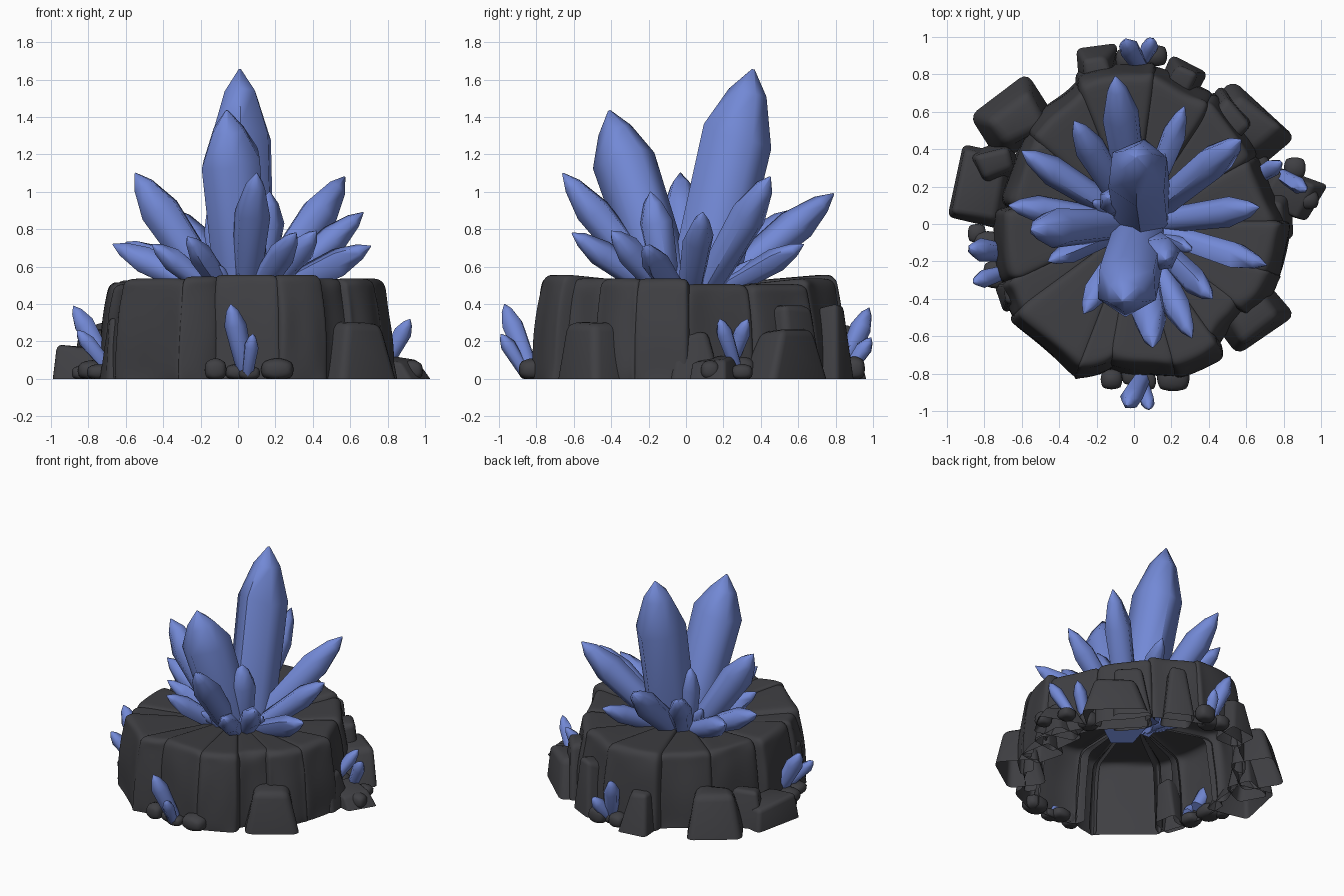
import bpy, bmesh, math, random
from mathutils import Vector, Matrix

if "Cube" in bpy.data.objects:
    bpy.data.objects.remove(bpy.data.objects["Cube"])

random.seed(4)


def material(name, col):
    m = bpy.data.materials.new(name)
    m.diffuse_color = (*col, 1)
    m.use_nodes = True
    m.node_tree.nodes["Principled BSDF"].inputs["Base Color"].default_value = m.diffuse_color
    return m


ROCK = material("charcoal rock", (0.050, 0.050, 0.056))
BLUE = material("blue crystal", (0.17, 0.25, 0.67))


def finish(bm, name, mat, angle):
    bmesh.ops.recalc_face_normals(bm, faces=bm.faces)
    me = bpy.data.meshes.new(name)
    bm.to_mesh(me)
    bm.free()
    me.materials.append(mat)
    for p in me.polygons:
        p.use_smooth = True
    me.set_sharp_from_angle(angle=math.radians(angle))
    ob = bpy.data.objects.new(name, me)
    bpy.context.collection.objects.link(ob)
    return ob


def jit(a):
    return random.uniform(-a, a)


def wall_rock(i, a0, a1, r0, r1, z):
    """Open shell: an outer cliff face that folds over into the flat top."""
    bm = bmesh.new()
    p0 = Vector((math.cos(math.radians(a0)), math.sin(math.radians(a0)), 0))
    p1 = Vector((math.cos(math.radians(a1)), math.sin(math.radians(a1)), 0))
    # profile rows: radius offset outward, height
    rows = [(0.05, 0), (0.05, 0.05), (0.04, z * 0.4), (0.02, z * 0.7), (0.0, z - 0.06),
            (-0.01, z - 0.025), (-0.04, z), (-0.1, z - 0.005), (None, z - 0.05)]
    cols = [(0, 0.08), (0.06, 0.015), (0.14, 0), (0.36, 0), (0.64, 0), (0.86, 0), (0.94, 0.015), (1, 0.08)]
    wob = [jit(0.014) for _ in cols]
    grid = []
    for off, h in rows:
        line = []
        for (t, inset), w in zip(cols, wob):
            if off is None:
                q = (p0 * (1 - t) + p1 * t) * 0.19
            else:
                q = p0 * (r0 + off) * (1 - t) + p1 * (r1 + off) * t
                q -= q.normalized() * (inset + w + jit(0.01))
            q.z = max(0, h - inset * 0.6 * (h / z))
            line.append(bm.verts.new(q))
        grid.append(line)
    for a, b in zip(grid, grid[1:]):
        for k in range(len(cols) - 1):
            bm.faces.new((a[k], a[k + 1], b[k + 1], b[k]))
    ob = finish(bm, f"wall_rock_{i}", ROCK, 180)
    # make sure the shell normals look outward
    if ob.data.polygons[3].normal.dot((p0 + p1)) < 0:
        ob.data.flip_normals()
    sub = ob.modifiers.new("round", 'SUBSURF')
    sub.levels = sub.render_levels = 2


def boulder(i, x, y, sx, sy, h, rot, taper=0.66):
    """Tapered, bevelled block with an open underside."""
    bm = bmesh.new()
    bmesh.ops.create_cube(bm, size=1)
    for v in bm.verts:
        top = v.co.z > 0
        s = taper if top else 1
        v.co = Vector((v.co.x * sx * s, v.co.y * sy * s, h if top else 0))
        v.co += Vector((jit(0.03), jit(0.03), jit(0.025) - 0.02 if top else 0))
    bmesh.ops.delete(bm, geom=[f for f in bm.faces if f.calc_center_median().z < 0.01], context='FACES')
    bmesh.ops.recalc_face_normals(bm, faces=bm.faces)
    bmesh.ops.bevel(bm, geom=[e for e in bm.edges if not e.is_boundary], offset=min(sx, sy, h) * 0.16,
                    segments=3, profile=0.5, affect='EDGES')
    bm.transform(Matrix.Translation((x, y, 0)) @ Matrix.Rotation(math.radians(rot), 4, 'Z'))
    finish(bm, f"boulder_{i}", ROCK, 50)


def pebble(i, x, y, r, h):
    bm = bmesh.new()
    bmesh.ops.create_icosphere(bm, subdivisions=3, radius=1)
    k = random.uniform(0.8, 1.1)
    for v in bm.verts:
        c = v.co
        n = 1 / max(abs(c.x), abs(c.y), abs(c.z)) * 0.35 + 0.62  # slightly boxy
        v.co = Vector((x + c.x * r * n, y + c.y * r * k * n, max(0, h * 0.45 + c.z * h * 0.55)))
    finish(bm, f"pebble_{i}", ROCK, 60)


def crystal(name, base, tip, width, blunt=0.7, root=0.78):
    """Six-sided shard that widens to a shoulder and closes to a point."""
    base, tip = Vector(base), Vector(tip)
    axis = tip - base
    turn = axis.to_track_quat('Z', 'Y').to_matrix()
    a0 = random.uniform(0, math.pi / 3)
    sides = [(a0 + k * math.pi / 3 + jit(0.1), random.uniform(0.96, 1.1)) for k in range(6)]
    bm = bmesh.new()
    rings = []
    for t, s in ((0, root), (blunt, 1), (0.9, 0.54), (1, 0.04)):
        ring = []
        for a, k in sides:
            tt = t + (jit(0.03) if 0 < t < 0.8 else 0)
            r = width / 2 * s * k
            ring.append(bm.verts.new(base + axis * tt + turn @ Vector((math.cos(a) * r, math.sin(a) * r, 0))))
        rings.append(ring)
    for a, b in zip(rings, rings[1:]):
        for k in range(6):
            bm.faces.new((a[k], a[(k + 1) % 6], b[(k + 1) % 6], b[k]))
    bm.faces.new(rings[0][::-1])
    bm.faces.new(rings[-1])
    finish(bm, name, BLUE, 66)


# Ring of cliff rocks: start angle, end angle, radius at each, height
for i, w in enumerate([(172, 207, .71, .75, .52), (203, 219, .73, .80, .51), (215, 252, .80, .86, .54),
                       (248, 263, .86, .74, .55), (258, 288, .76, .82, .56), (284, 306, .83, .83, .56),
                       (302, 325, .75, .72, .54), (320, 342, .76, .80, .54), (338, 362, .78, .80, .54),
                       (357, 391, .78, .72, .51), (387, 421, .73, .80, .51), (416, 446, .78, .82, .54),
                       (441, 473, .84, .83, .56), (468, 501, .80, .74, .54), (496, 534, .73, .69, .53)]):
    wall_rock(i, *w)

# Low boulders leaning on the ring: x, y, width, depth, height, turn
for i, b in enumerate([(0.62, -0.48, .36, .30, .31, 40), (-0.63, 0.55, .38, .30, .32, 35),
                       (-0.82, 0.2, .31, .38, .19, -10, .85), (-0.75, 0.33, .24, .20, .29, 20),
                       (0.60, 0.54, .46, .28, .28, -42), (0.50, 0.56, .28, .24, .42, -40),
                       (0.81, 0.17, .32, .24, .13, -25), (0.73, 0.03, .22, .28, .26, 5),
                       (-0.63, -0.37, .18, .18, .36, 20), (-0.19, 0.84, .18, .18, .30, 5),
                       (0.26, 0.77, .20, .20, .40, -20), (0.69, -0.19, .18, .24, .42, 10)]):
    boulder(i, *b)

# Pebbles around the four ground clusters: x, y, radius, height
for i, p in enumerate([(-0.12, -0.83, .06, .11), (0.21, -0.82, .09, .11), (0.06, -0.84, .06, .07), (0, -0.8, .07, .08),
                       (-0.04, 0.88, .06, .10), (0.11, 0.90, .07, .12), (0.03, 0.84, .07, .08),
                       (-0.78, -0.12, .08, .10), (-0.74, -0.27, .07, .08), (-0.84, -0.05, .05, .07),
                       (0.93, 0.13, .06, .10), (0.66, 0.30, .07, .12), (0.86, 0.30, .06, .08)]):
    pebble(i, *p)

# Two giant crystals
crystal("giant_crystal_back", (0.05, 0.07, 0.40), (0.01, 0.36, 1.655), 0.355, 0.72, 0.95)
crystal("giant_crystal_front", (0.03, -0.07, 0.40), (-0.06, -0.41, 1.435), 0.33, 0.74, 0.9)

# Radiating crystals: tip x, y, z, width
for i, (x, y, z, w) in enumerate([
        (0.10, -0.66, 1.10, .19), (-0.10, 0.79, 0.99, .20), (0.57, 0.45, 1.08, .20), (0.67, 0.09, 0.89, .16),
        (0.71, -0.22, 0.71, .15), (-0.55, -0.03, 1.10, .21), (-0.67, 0.10, 0.72, .15), (-0.60, 0.39, 0.73, .16),
        (-0.32, 0.55, 0.90, .16), (0.27, 0.63, 0.72, .13), (0.42, -0.40, 0.79, .15), (0.31, -0.61, 0.78, .14),
        (-0.27, -0.48, 0.76, .13), (-0.46, -0.20, 0.72, .12), (0.17, -0.19, 1.00, .19), (-0.14, 0.14, 0.95, .14),
        (-0.11, -0.30, 0.61, .08), (0.18, -0.34, 0.62, .08), (0.31, -0.14, 0.62, .08), (0.30, 0.05, 0.61, .08),
        (-0.22, 0.12, 0.65, .08), (0.17, 0.38, 0.64, .08)]):
    d = Vector((x - 0.02, y, 0)).normalized() * 0.12
    crystal(f"crystal_{i}", (0.02 + d.x, d.y, 0.43), (x, y, z), w)

# Small crystals in four clusters at ground level
for i, (b, t, w) in enumerate([
        ((0.04, -0.83, 0.04), (-0.04, -0.97, 0.40), .12), ((0.05, -0.86, 0.03), (0.08, -0.99, 0.24), .08),
        ((0.04, 0.84, 0.04), (-0.05, 0.98, 0.38), .11), ((0.05, 0.86, 0.03), (0.10, 0.99, 0.22), .09),
        ((-0.70, -0.15, 0.07), (-0.88, -0.13, 0.39), .12), ((-0.70, -0.26, 0.07), (-0.86, -0.31, 0.26), .09),
        ((0.79, 0.26, 0.08), (0.92, 0.18, 0.32), .09), ((0.64, 0.24, 0.08), (0.79, 0.33, 0.32), .09)]):
    crystal(f"ground_crystal_{i}", b, t, w)
